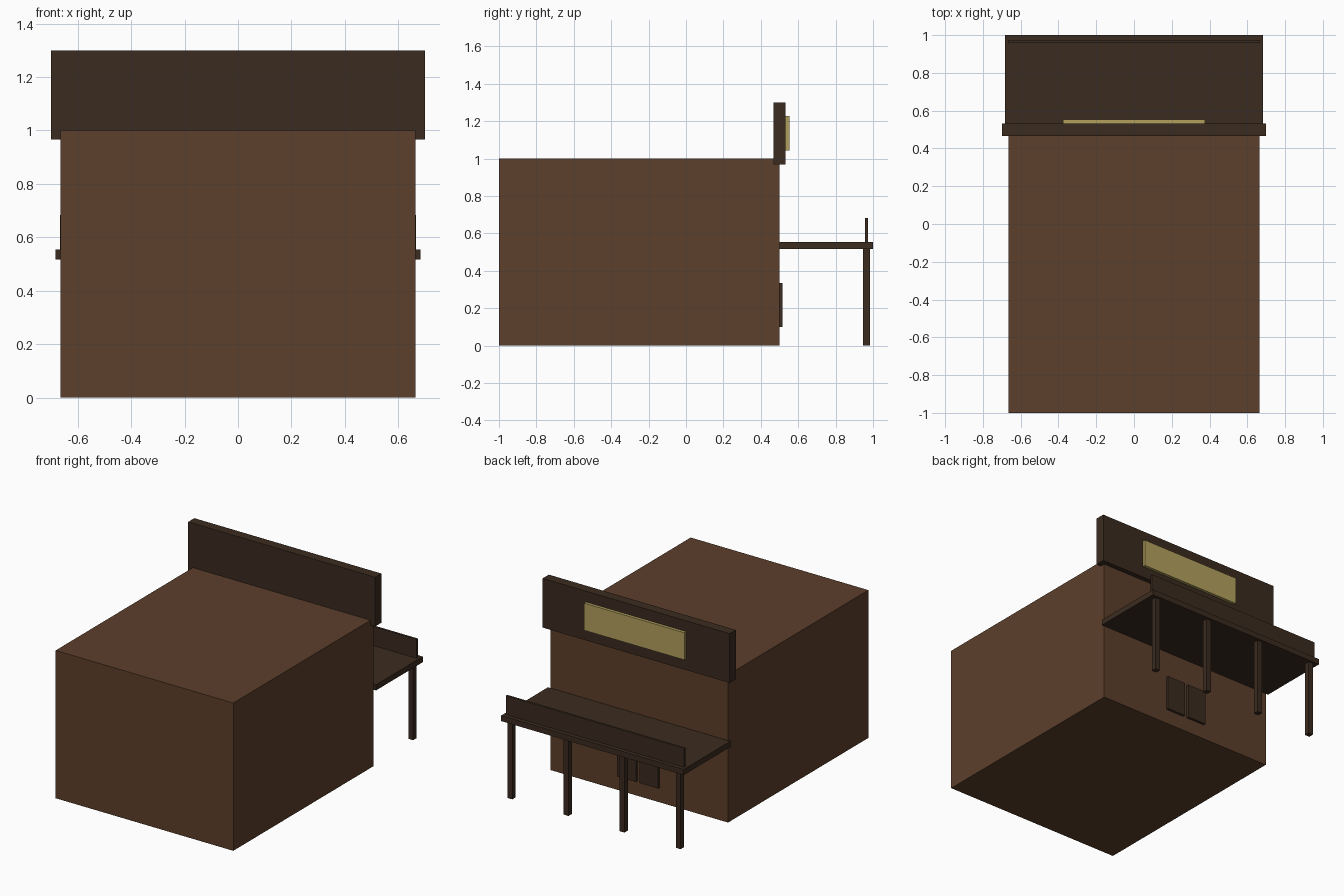
import bpy
import bmesh

if "Cube" in bpy.data.objects:
    bpy.data.objects.remove(bpy.data.objects["Cube"])


def material(name, rgb):
    m = bpy.data.materials.new(name)
    m.diffuse_color = (*rgb, 1)
    m.use_nodes = True
    m.node_tree.nodes["Principled BSDF"].inputs["Base Color"].default_value = m.diffuse_color
    return m


wood = material("brown_wood", (0.107, 0.05, 0.024))
dark = material("dark_wood", (0.044, 0.024, 0.014))
gold = material("sign_gold", (0.45, 0.35, 0.11))


def box(name, x, y, z, mat):
    """Box spanning the given (min, max) range on each axis."""
    mesh = bpy.data.meshes.new(name)
    bm = bmesh.new()
    bmesh.ops.create_cube(bm, size=1)
    for v in bm.verts:
        v.co = [r[0] if c < 0 else r[1] for c, r in zip(v.co, (x, y, z))]
    bm.to_mesh(mesh)
    bm.free()
    mesh.materials.append(mat)
    ob = bpy.data.objects.new(name, mesh)
    bpy.context.collection.objects.link(ob)
    return ob


# Main building and false front with its blank sign board
box("building", (-0.665, 0.665), (-1, 0.5), (0, 1), wood)
box("false_front", (-0.7, 0.7), (0.467, 0.533), (0.967, 1.3), dark)
box("sign_board", (-0.375, 0.375), (0.533, 0.553), (1.043, 1.227), gold)

# Porch roof and the low board along its edge
box("porch_roof", (-0.683, 0.683), (0.5, 1), (0.517, 0.555), dark)
box("porch_roof_board", (-0.667, 0.667), (0.958, 0.973), (0.555, 0.683), dark)

# Porch posts
for i, x in enumerate((-0.63, -0.21, 0.21, 0.63)):
    box(f"porch_post_{i + 1}", (x - 0.018, x + 0.018), (0.947, 0.983), (0, 0.517), dark)

# Pair of swing doors
box("swing_door_left", (-0.153, -0.014), (0.5, 0.517), (0.1, 0.335), dark)
box("swing_door_right", (0.014, 0.153), (0.5, 0.517), (0.1, 0.335), dark)
